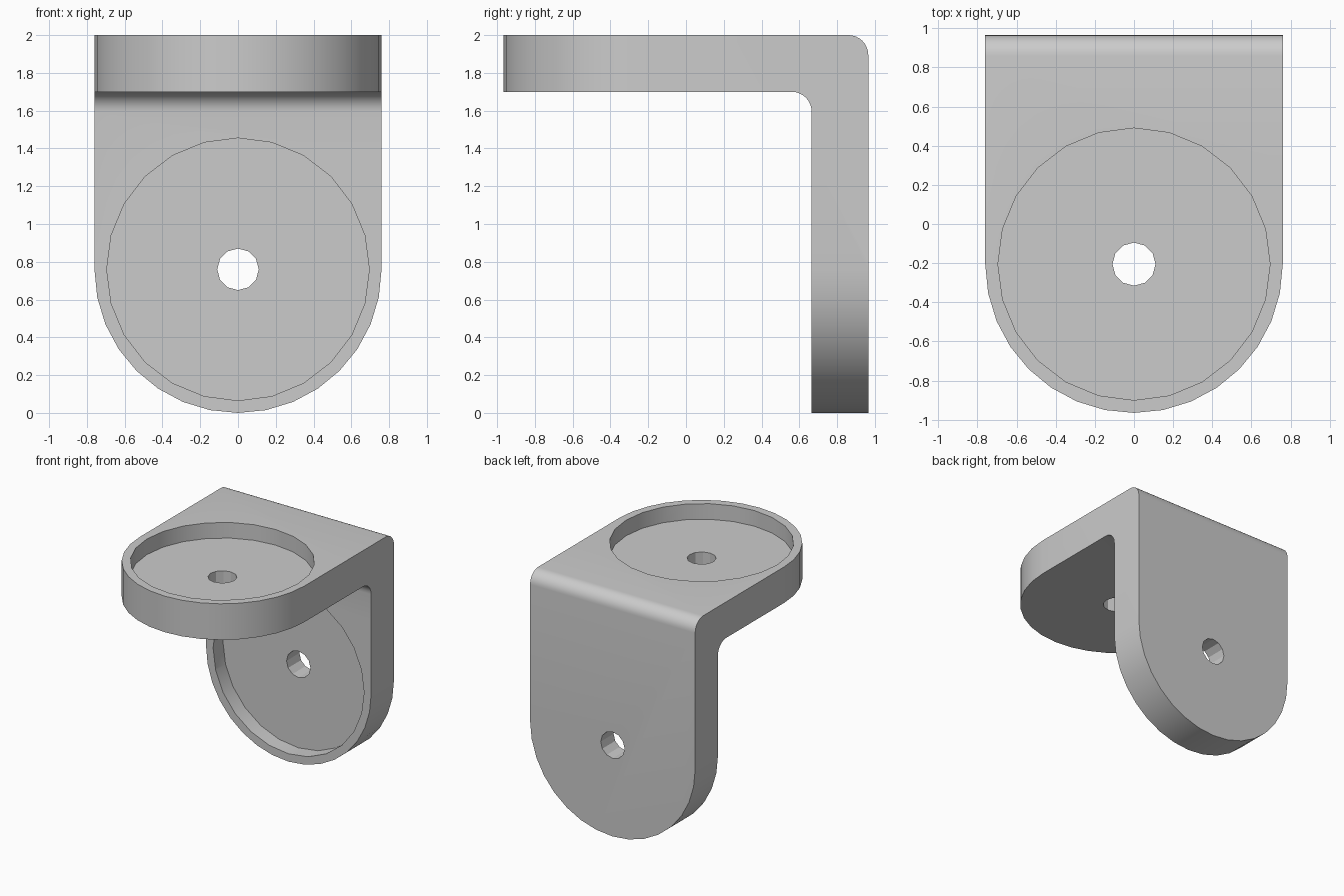
import bpy, bmesh
from math import pi, radians, sin, cos

cube = bpy.data.objects.get("Cube")
if cube:
    bpy.data.objects.remove(cube, do_unlink=True)

HALF = 0.76        # half width, also the radius of the rounded ends
OUT = 0.965        # depth extent
THICK = 0.30       # plate thickness
FILLET = 0.105     # bend radius
DEPTH = 0.13       # pocket depth
END_Y, END_Z = HALF - OUT, HALF   # centres of the rounded ends


def prism(name, outline, place, lo, hi):
    """Extrude a 2D outline from lo to hi; place maps (u, v, w) to xyz."""
    bm = bmesh.new()
    a = [bm.verts.new(place(u, v, lo)) for u, v in outline]
    b = [bm.verts.new(place(u, v, hi)) for u, v in outline]
    bm.faces.new(a)
    bm.faces.new(b[::-1])
    n = len(a)
    for i in range(n):
        j = (i + 1) % n
        bm.faces.new((a[j], a[i], b[i], b[j]))
    bmesh.ops.recalc_face_normals(bm, faces=bm.faces)
    mesh = bpy.data.meshes.new(name)
    bm.to_mesh(mesh)
    bm.free()
    obj = bpy.data.objects.new(name, mesh)
    bpy.context.collection.objects.link(obj)
    return obj


def arc(cx, cy, r, start, end, steps):
    return [(cx + r * cos(start + (end - start) * i / steps),
             cy + r * sin(start + (end - start) * i / steps)) for i in range(steps + 1)]


def circle(cy, r, sides):
    return arc(0, cy, r, 0, 2 * pi, sides)[:-1]


def tongue(cy):
    return arc(0, cy, HALF, pi, 2 * pi, 16) + [(HALF, 3), (-HALF, 3)]


def along_x(u, v, w):
    return (w, u, v)


def along_y(u, v, w):
    return (u, w, v)


def along_z(u, v, w):
    return (u, v, w)


# Angle profile with a rounded bend, wider than needed before trimming
inner_y, inner_z = OUT - THICK, 2 - THICK
profile = [(-OUT - 0.1, 2)]
profile += arc(OUT - FILLET, 2 - FILLET, FILLET, pi / 2, 0, 8)
profile += [(OUT, -0.1), (inner_y, -0.1)]
profile += arc(inner_y - FILLET, inner_z - FILLET, FILLET, 0, pi / 2, 8)
profile += [(-OUT - 0.1, inner_z)]
bracket = prism("angle_bracket", profile, along_x, -1, 1)

# Trim both rounded ends, then cut the round pockets and the bolt holes
cuts = [
    ("INTERSECT", prism("upright_trim", tongue(END_Z), along_y, -3, 3)),
    ("INTERSECT", prism("shelf_trim", tongue(END_Y), along_z, -3, 3)),
    ("DIFFERENCE", prism("upright_pocket", circle(END_Z, 0.695, 24), along_y, inner_y - 0.2, inner_y + DEPTH)),
    ("DIFFERENCE", prism("shelf_pocket", circle(END_Y, 0.695, 24), along_z, 2 - DEPTH, 2.2)),
    ("DIFFERENCE", prism("upright_hole", circle(END_Z, 0.11, 12), along_y, inner_y - 0.1, 1.2)),
    ("DIFFERENCE", prism("shelf_hole", circle(END_Y, 0.11, 12), along_z, inner_z - 0.1, 2.1)),
]
for operation, cutter in cuts:
    cutter.hide_render = True
    mod = bracket.modifiers.new(cutter.name, "BOOLEAN")
    mod.operation = operation
    mod.solver = "EXACT"
    mod.object = cutter

# Bake the cuts and remove the cutters
graph = bpy.context.evaluated_depsgraph_get()
baked = bpy.data.meshes.new_from_object(bracket.evaluated_get(graph))
bracket.modifiers.clear()
bracket.data = baked
for _, cutter in cuts:
    bpy.data.objects.remove(cutter, do_unlink=True)

# One plain grey material
grey = bpy.data.materials.new("light_grey")
grey.use_nodes = True
colour = (0.6, 0.6, 0.6, 1)
grey.diffuse_color = colour
grey.node_tree.nodes["Principled BSDF"].inputs["Base Color"].default_value = colour
baked.materials.clear()
baked.materials.append(grey)

bpy.ops.object.select_all(action="DESELECT")
bracket.select_set(True)
bpy.context.view_layer.objects.active = bracket
bpy.ops.object.shade_smooth_by_angle(angle=radians(25))
